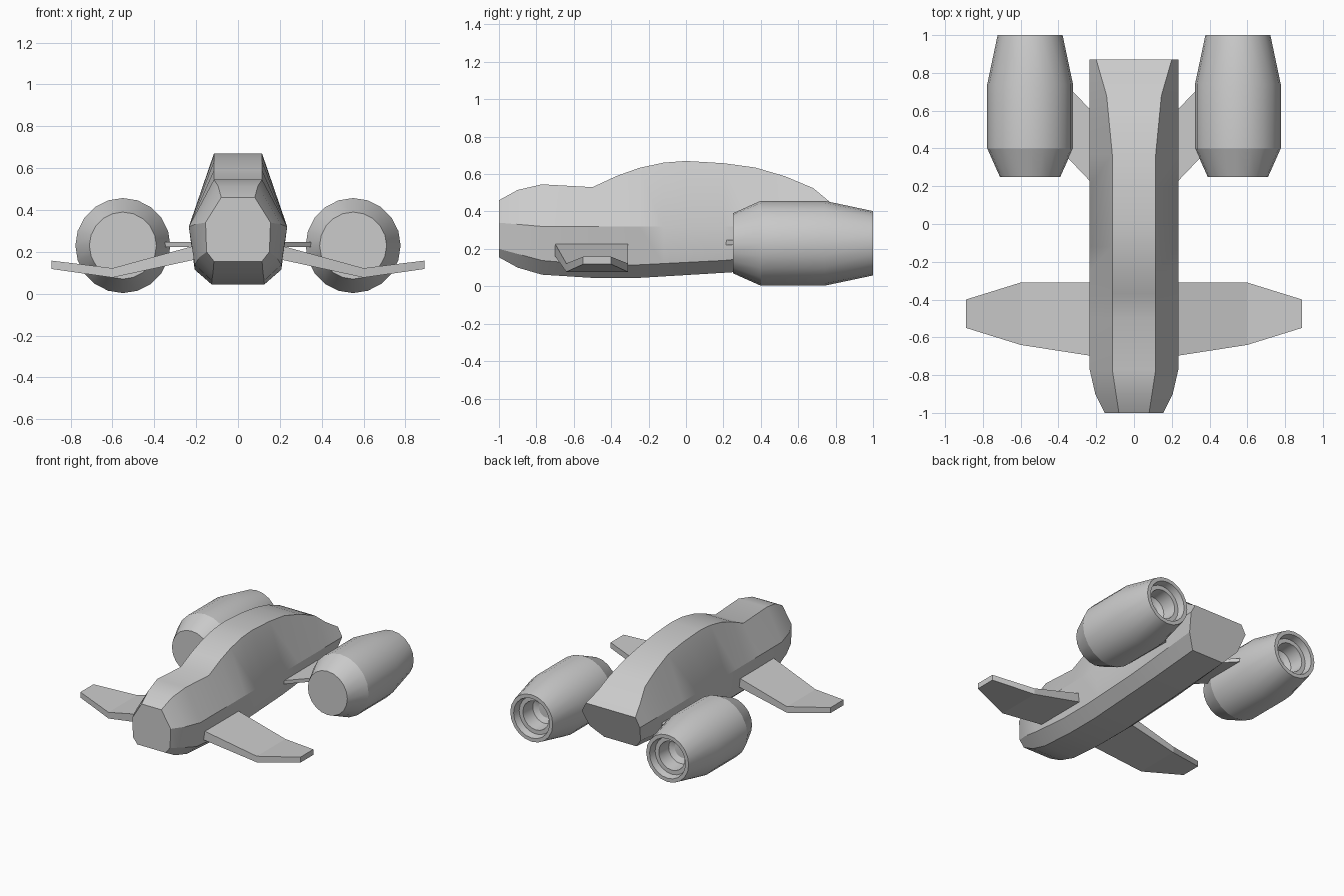
import bpy, bmesh, math

if "Cube" in bpy.data.objects:
    bpy.data.objects.remove(bpy.data.objects["Cube"])


def make_object(name, verts, faces, angle=28):
    mesh = bpy.data.meshes.new(name)
    mesh.from_pydata(verts, [], faces)
    bm = bmesh.new()
    bm.from_mesh(mesh)
    bmesh.ops.recalc_face_normals(bm, faces=bm.faces)
    for f in bm.faces:
        f.smooth = True
    bm.to_mesh(mesh)
    bm.free()
    mesh.set_sharp_from_angle(angle=math.radians(angle))
    obj = bpy.data.objects.new(name, mesh)
    bpy.context.collection.objects.link(obj)
    return obj


def loft(name, rings, angle=28):
    """Skin closed rings of equal length and cap both ends."""
    n = len(rings[0])
    verts = [p for r in rings for p in r]
    faces = [(i * n + j, i * n + (j + 1) % n, (i + 1) * n + (j + 1) % n, (i + 1) * n + j)
             for i in range(len(rings) - 1) for j in range(n)]
    faces.append(tuple(range(n)))
    faces.append(tuple(range(len(verts) - n, len(verts))))
    return make_object(name, verts, faces, angle)


def lerp(table, y):
    for (y0, v0), (y1, v1) in zip(table, table[1:]):
        if y <= y1:
            return v0 + (v1 - v0) * (y - y0) / (y1 - y0)
    return table[-1][1]


# Fuselage: eight-sided sections following side and plan profiles
top_z = [(-1, .46), (-.9, .515), (-.77, .545), (-.5, .53), (-.37, .59), (-.25, .633),
         (-.12, .661), (0, .67), (.2, .658), (.37, .635), (.53, .588), (.68, .525),
         (.77, .45), (.87, .385)]
top_w = [(-1, .08), (-.77, .115), (.37, .115), (.68, .145), (.87, .2)]
mid_w = [(-1, .155), (-.9, .205), (-.77, .235), (.87, .235)]
mid_z = [(-1, .34), (-.77, .32), (.87, .32)]
low_w = [(-1, .15), (-.9, .185), (-.77, .207), (.87, .207)]
low_z = [(-1, .2), (-.77, .138), (-.5, .115), (-.25, .115), (.2, .138), (.87, .2)]
bot_w = [(-1, .115), (-.77, .125), (.87, .13)]
bot_z = [(-1, .155), (-.9, .1), (-.77, .062), (-.64, .045), (-.25, .045), (.2, .072), (.87, .115)]
rings = []
for y, tz in top_z:
    rake = max(0, (y - .37) / .5)      # undercut of the tail
    half = [(lerp(top_w, y), y, tz),
            (lerp(mid_w, y), y, lerp(mid_z, y)),
            (lerp(low_w, y), y - .05 * rake, lerp(low_z, y)),
            (lerp(bot_w, y), y - .11 * rake, lerp(bot_z, y))]
    rings.append(half + [(-x, yy, z) for x, yy, z in reversed(half)])
loft("fuselage", rings)


def plate(name, stations, side):
    """Wing-like solid; station = x, front y, back y, bottom z, top z."""
    loft(name, [[(side * x, a, b0), (side * x, b, b0), (side * x, b, b1), (side * x, a, b1)]
                for x, a, b, b0, b1 in stations], 10)


# Turned engine pod: outer shell, then stepped nozzle recess (radius, y)
pod = [(.16, .25), (.227, .4), (.227, .74), (.172, 1), (.145, 1), (.135, .95),
       (.105, .95), (.095, .85), (.06, .83)]
SIDES = 20

for side, label in ((-1, "left"), (1, "right")):
    plate(label + "_front_wing", [(.15, -.71, -.31, .175, .245),
                                  (.6, -.64, -.31, .077, .122),
                                  (.89, -.55, -.4, .118, .158)], side)
    plate(label + "_engine_strut", [(.15, .14, .52, .222, .248),
                                    (.36, .36, .74, .222, .248)], side)
    loft(label + "_engine", [[(side * .55 + r * math.cos(2 * math.pi * i / SIDES), y,
                               .23 + r * math.sin(2 * math.pi * i / SIDES))
                              for i in range(SIDES)] for r, y in pod], 22)
